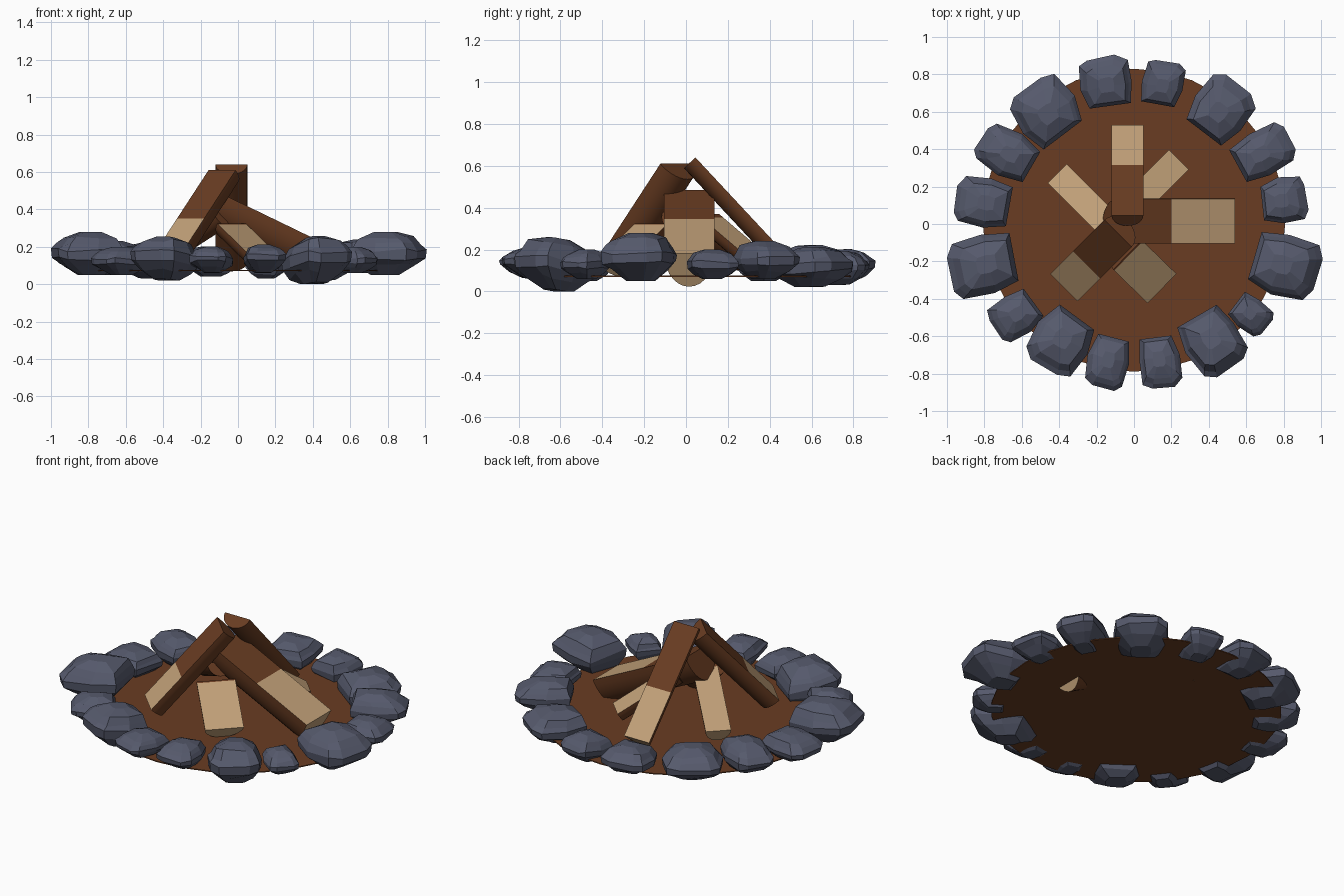
import bpy, bmesh, math, random
from mathutils import Vector

if "Cube" in bpy.data.objects:
    bpy.data.objects.remove(bpy.data.objects["Cube"])

random.seed(11)


def material(name, rgb):
    m = bpy.data.materials.new(name)
    m.diffuse_color = (*rgb, 1)
    m.use_nodes = True
    m.node_tree.nodes["Principled BSDF"].inputs["Base Color"].default_value = m.diffuse_color
    return m


BARK = material("bark_brown", (0.142, 0.046, 0.016))
WOOD = material("cut_wood_tan", (0.54, 0.355, 0.19))
STONE = material("slate_stone", (0.092, 0.101, 0.150))


def finish(bm, name, mats, smooth=False):
    bmesh.ops.recalc_face_normals(bm, faces=bm.faces)
    me = bpy.data.meshes.new(name)
    bm.to_mesh(me)
    bm.free()
    ob = bpy.data.objects.new(name, me)
    bpy.context.collection.objects.link(ob)
    for m in mats:
        me.materials.append(m)
    if smooth:
        bpy.ops.object.select_all(action='DESELECT')
        ob.select_set(True)
        bpy.context.view_layer.objects.active = ob
        bpy.ops.object.shade_smooth_by_angle(angle=math.radians(35))
    return ob


# Thin earth disc under the logs
bm = bmesh.new()
bmesh.ops.create_cone(bm, cap_ends=True, segments=32, radius1=0.81, radius2=0.81, depth=0.006)
bmesh.ops.translate(bm, verts=bm.verts, vec=(0, 0.02, 0.073))
finish(bm, "earth_disc", [BARK])


# Split log: flat upper face, rounded bark below; lower part of the flat face and its end are bare wood
def split_log(name, top, low, width, depth, split):
    bm = bmesh.new()
    p0, p1 = Vector(top), Vector(low)
    d = (p1 - p0).normalized()
    side = d.cross(Vector((0, 0, 1))).normalized()
    up = side.cross(d)
    n = 14
    rings = []
    for f in (0, split, 1):
        c = p0.lerp(p1, f)
        rings.append([bm.verts.new(c + side * (width / 2 * math.cos(math.pi * k / n))
                                   - up * (depth * math.sin(math.pi * k / n)))
                      for k in range(n + 1)])
    for i in range(2):
        a, b = rings[i], rings[i + 1]
        for k in range(n):
            bm.faces.new((a[k], a[k + 1], b[k + 1], b[k]))
        flat = bm.faces.new((a[0], b[0], b[n], a[n]))
        flat.material_index = i
    bm.faces.new(rings[0])
    bm.faces.new(rings[2]).material_index = 1
    finish(bm, name, [BARK, WOOD], True)


# name, upper end, lower end, width, depth, fraction where bare wood begins
LOGS = [
    ("log_back", (-0.035, 0.045, 0.64), (-0.035, 0.53, 0.12), 0.17, 0.075, 0.56),
    ("log_right", (-0.09, 0.015, 0.485), (0.54, 0.015, 0.18), 0.24, 0.175, 0.46),
    ("log_front", (-0.035, -0.165, 0.325), (0.15, -0.345, 0.145), 0.22, 0.09, 0.03),
    ("log_front_left", (-0.085, -0.05, 0.61), (-0.375, -0.34, 0.165), 0.205, 0.11, 0.58),
    ("log_back_left", (-0.08, -0.06, 0.385), (-0.41, 0.27, 0.173), 0.145, 0.08, 0.08),
    ("log_back_right", (0.0, 0.105, 0.37), (0.24, 0.345, 0.165), 0.15, 0.08, 0.08),
]
for spec in LOGS:
    split_log(*spec)


# Chunky slab stone: stacked boxy rings, local radial axis pointing at the fire
def stone(name, x, y, width, length, z0, z1, tilt):
    bm = bmesh.new()
    ang = math.atan2(y, x)
    rad, tan = Vector((math.cos(ang), math.sin(ang), 0)), Vector((-math.sin(ang), math.cos(ang), 0))
    # plan outline (radial, tangential): nearly square with small chipped corners
    plan = [(1, 0.55), (0.8, 0.9), (-0.1, 1), (-0.9, 0.8),
            (-0.95, -0.75), (-0.15, -1), (0.75, -0.95), (1, -0.55)]
    plan = [(r * random.uniform(0.92, 1.03), t * random.uniform(0.9, 1.03)) for r, t in plan]
    # height fraction, scale, shift toward the fire
    levels = [(0, 0.38, 0.12), (0.2, 0.74, 0.06), (0.38, 0.97, 0), (0.58, 1, 0),
              (0.72, 0.88, 0.04), (0.86, 0.74, 0.1), (1, 0.3, 0.1)]
    rings = []
    for h, s, sh in levels:
        ring = []
        for r, t in plan:
            j = 0 if h in (0, 1) else random.uniform(-0.05, 0.05)
            p = Vector((x, y, 0)) + rad * (length / 2 * (r * s - sh)) + tan * (width / 2 * t * s)
            p.z = max(z0, z0 + (z1 - z0) * (h + j) + tilt * r * s)
            ring.append(bm.verts.new(p))
        rings.append(ring)
    for a, b in zip(rings, rings[1:]):
        for k in range(8):
            bm.faces.new((a[k], a[(k + 1) % 8], b[(k + 1) % 8], b[k]))
    bm.faces.new(rings[0])
    bm.faces.new(rings[-1])
    finish(bm, name, [STONE])


# x, y, tangential width, radial length, bottom, top, outward tilt
STONES = [
    (-0.15, 0.755, 0.29, 0.28, 0.04, 0.20, 0.01), (0.155, 0.75, 0.24, 0.25, 0.03, 0.19, 0.01),
    (0.46, 0.61, 0.31, 0.34, 0.02, 0.21, 0.01), (0.69, 0.38, 0.25, 0.33, 0.06, 0.24, 0),
    (0.80, 0.125, 0.25, 0.26, 0.06, 0.20, 0), (0.805, -0.22, 0.34, 0.37, 0.05, 0.28, 0),
    (0.625, -0.485, 0.19, 0.22, 0.06, 0.20, 0), (0.42, -0.625, 0.32, 0.35, 0.0, 0.25, 0.03),
    (0.135, -0.735, 0.23, 0.29, 0.06, 0.21, 0.01), (-0.14, -0.74, 0.23, 0.29, 0.06, 0.20, 0.01),
    (-0.39, -0.625, 0.31, 0.33, 0.02, 0.25, 0.02), (-0.635, -0.49, 0.24, 0.27, 0.05, 0.20, 0),
    (-0.805, -0.22, 0.34, 0.37, 0.05, 0.28, 0), (-0.805, 0.115, 0.27, 0.30, 0.06, 0.21, 0),
    (-0.68, 0.38, 0.25, 0.33, 0.05, 0.23, 0), (-0.47, 0.60, 0.34, 0.35, 0.03, 0.22, 0.01),
]
for i, spec in enumerate(STONES):
    stone(f"ring_stone_{i + 1}", *spec)
